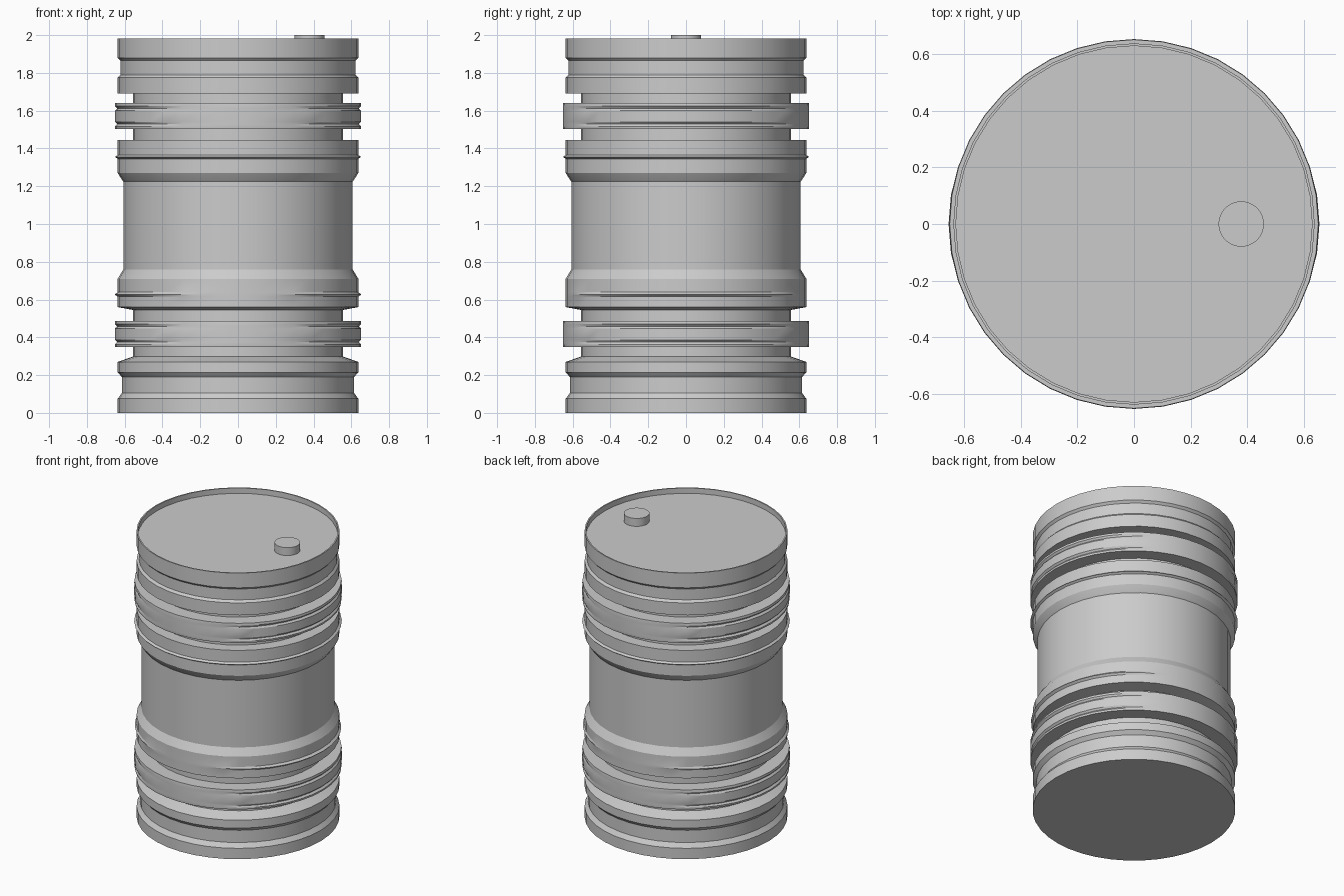
import bpy, bmesh, math

if "Cube" in bpy.data.objects:
    bpy.data.objects.remove(bpy.data.objects["Cube"])

SEGS = 40
OUTER, CORE, WAIST, HOOP = .637, .557, .607, .65


def plain(*points):
    """Round profile points (radius, height) with no side swell."""
    return [(r, z, 0) for r, z in points]


def bead(z, r, swell, half=.012):
    """Small bead or groove that is strongest on the left and right."""
    return [(r, z - half, 0), (r, z, swell), (r, z + half, 0)]


def hoop(z, height=.136):
    """Raised hoop with a groove near each edge, standing out of the core."""
    top = z + height
    return (plain((CORE, z), (HOOP, z)) + bead(z + .025, HOOP + .002, -.012)
            + bead(top - .028, HOOP + .002, -.012)
            + plain((HOOP, top), (CORE, top)))


def lathe(name, profile, segs, cx=0):
    bm = bmesh.new()
    rings = []
    for r, z, swell in profile:
        ring = []
        for i in range(segs):
            a = math.tau * i / segs
            rad = r + swell * math.cos(a) ** 2
            ring.append(bm.verts.new((cx + rad * math.cos(a), rad * math.sin(a), z)))
        rings.append(ring)
    for lo, hi in zip(rings, rings[1:]):
        for i in range(segs):
            j = (i + 1) % segs
            bm.faces.new((lo[i], lo[j], hi[j], hi[i]))
    bm.faces.new(rings[0][::-1])
    bm.faces.new(rings[-1])
    bmesh.ops.recalc_face_normals(bm, faces=bm.faces)
    mesh = bpy.data.meshes.new(name)
    bm.to_mesh(mesh)
    bm.free()
    obj = bpy.data.objects.new(name, mesh)
    bpy.context.collection.objects.link(obj)
    bpy.context.view_layer.objects.active = obj
    obj.select_set(True)
    bpy.ops.object.shade_smooth_by_angle(angle=math.radians(20))
    obj.select_set(False)


# Profile sections from the ground up
foot = plain((OUTER, 0), (OUTER, .075), (.615, .105), (.615, .19),
             (OUTER, .215), (OUTER, .27), (CORE, .298))
lower_shoulder = (plain((CORE, .545), (OUTER, .56)) + bead(.627, OUTER, .017)
                  + plain((OUTER, .71), (WAIST, .76)))
upper_shoulder = (plain((WAIST, 1.225), (.615, 1.235), (OUTER, 1.27))
                  + plain((OUTER, 1.345), (.652, 1.355), (OUTER, 1.365))
                  + plain((OUTER, 1.446), (CORE, 1.446)))
rim = plain((CORE, 1.69), (OUTER, 1.69), (OUTER, 1.775), (.623, 1.79),
            (.623, 1.865), (OUTER, 1.88), (OUTER, 1.982), (.628, 1.982),
            (.628, 1.945))

# Ribbed drum with recessed lid
lathe("drum_body", foot + hoop(.35) + lower_shoulder + upper_shoulder
      + hoop(1.504) + rim, SEGS)

# Filler cap on the lid
lathe("filler_cap", plain((.08, 1.94), (.08, 2)), 32, cx=.378)
